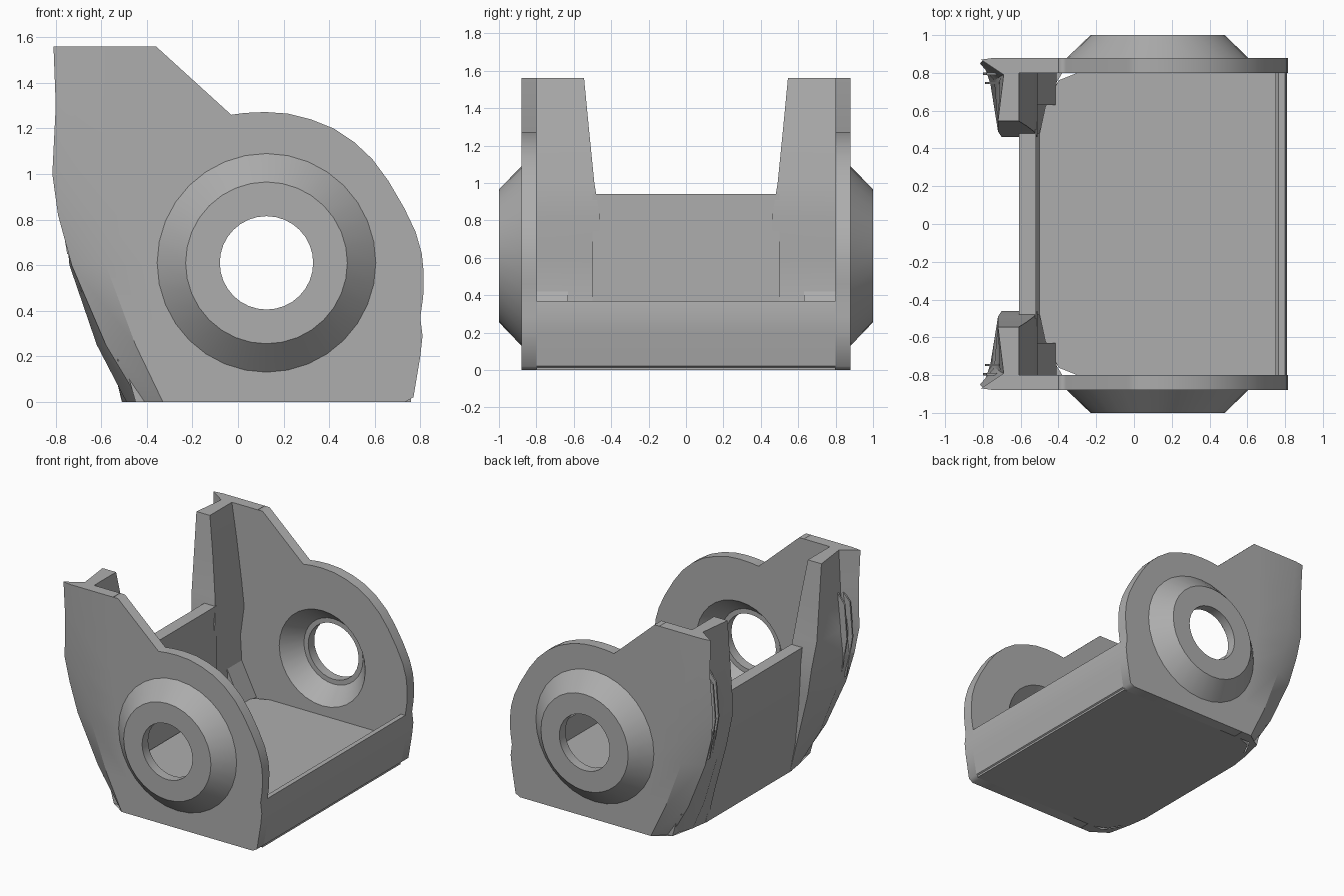
import bpy, bmesh
from math import sin, cos, pi, radians

cube = bpy.data.objects.get("Cube")
if cube:
    bpy.data.objects.remove(cube, do_unlink=True)

GREY = (0.42, 0.42, 0.42, 1)
mat = bpy.data.materials.new("plain_grey")
mat.use_nodes = True
mat.diffuse_color = GREY
mat.node_tree.nodes["Principled BSDF"].inputs["Base Color"].default_value = GREY
CX, CZ = 0.125, 0.61  # pivot axis


def finish(name, bm, mirror=False, angle=30):
    bmesh.ops.recalc_face_normals(bm, faces=bm.faces)
    mesh = bpy.data.meshes.new(name)
    bm.to_mesh(mesh)
    bm.free()
    ob = bpy.data.objects.new(name, mesh)
    bpy.context.collection.objects.link(ob)
    mesh.materials.append(mat)
    bpy.ops.object.select_all(action='DESELECT')
    ob.select_set(True)
    bpy.context.view_layer.objects.active = ob
    bpy.ops.object.shade_smooth_by_angle(angle=radians(angle))
    if mirror:
        mod = ob.modifiers.new("Mirror", 'MIRROR')
        mod.use_axis = (False, True, False)
    return ob


def loft(name, rings, mirror=False, caps=True, closed=False, angle=30):
    bm = bmesh.new()
    rows = [[bm.verts.new(p) for p in ring] for ring in rings]
    n = len(rows[0])
    pairs = list(zip(rows, rows[1:])) + ([(rows[-1], rows[0])] if closed else [])
    for a, b in pairs:
        for i in range(n):
            j = (i + 1) % n
            bm.faces.new((a[i], a[j], b[j], b[i]))
    if caps:
        bm.faces.new(rows[0])
        bm.faces.new(rows[-1])
    return finish(name, bm, mirror, angle)


def prism_y(name, pts, y0, y1, mirror=False):
    return loft(name, [[(x, y, z) for x, z in pts] for y in (y0, y1)], mirror)


# Side plates with a round opening, filled from two outlines
outline = [(-0.25, 0), (-0.28, 0.25), (-0.35, 0.6), (-0.4, 0.94), (-0.4, 1.56),
           (-0.36, 1.56), (-0.03, 1.26), (0.03, 1.268), (0.12, 1.272), (0.22, 1.265),
           (0.32, 1.24), (0.42, 1.2), (0.51, 1.14), (0.59, 1.065), (0.66, 0.97),
           (0.73, 0.85), (0.78, 0.745), (0.807, 0.65), (0.815, 0.57), (0.813, 0.46),
           (0.8, 0.37), (0.81, 0.29), (0.8, 0.2), (0.77, 0.02), (0.735, 0)]
circle = [(CX + 0.4 * cos(i * pi / 16), CZ + 0.4 * sin(i * pi / 16)) for i in range(32)]
curve = bpy.data.curves.new("side_plate_outline", 'CURVE')
curve.dimensions = '2D'
curve.fill_mode = 'BOTH'
curve.extrude = 0.04
for pts in (outline, circle):
    spline = curve.splines.new('POLY')
    spline.points.add(len(pts) - 1)
    spline.use_cyclic_u = True
    for point, (x, z) in zip(spline.points, pts):
        point.co = (x, z, 0, 1)
        point.radius = 1
curve.materials.append(mat)
for side, y in (("front", -0.84), ("back", 0.84)):
    plate = bpy.data.objects.new(side + "_side_plate", curve)
    bpy.context.collection.objects.link(plate)
    plate.location.y = y
    plate.rotation_euler.x = pi / 2

# Tapered hollow bosses around the pivot holes
section = [(0.4, 0.88), (0.48, 0.88), (0.355, 1), (0.205, 1), (0.205, 0.93),
           (0.24, 0.93), (0.35, 0.8), (0.4, 0.8)]
rings = [[(CX + r * cos(i * pi / 16), y, CZ + r * sin(i * pi / 16)) for r, y in section]
         for i in range(32)]
loft("pivot_boss", rings, mirror=True, caps=False, closed=True)

# Rear corner pillars: the outside rounding grows toward the bottom
# each level: z, tangent x, side end, corner, groove, inner end, inner face x
levels = [
    (0, -0.25, (-0.33, 0.88), (-0.43, 0.78), (-0.49, 0.62), (-0.51, 0.48), -0.45),
    (0.25, -0.28, (-0.45, 0.88), (-0.58, 0.8), (-0.62, 0.67), (-0.57, 0.48), -0.52),
    (0.6, -0.35, (-0.58, 0.88), (-0.73, 0.82), (-0.74, 0.7), (-0.66, 0.47), -0.54),
    (0.82, -0.38, (-0.64, 0.88), (-0.79, 0.83), (-0.76, 0.74), (-0.7, 0.46), -0.51),
    (1.0, -0.4, (-0.68, 0.88), (-0.815, 0.85), (-0.74, 0.76), (-0.72, 0.49), -0.53),
    (1.3, -0.4, (-0.72, 0.88), (-0.8, 0.865), (-0.71, 0.78), (-0.72, 0.52), -0.57),
    (1.56, -0.4, (-0.74, 0.88), (-0.81, 0.87), (-0.69, 0.79), (-0.72, 0.545), -0.61),
]
rings = []
for z, tx, side, corner, groove, end, ix in levels:
    ring = [(tx, 0.88), side, corner, groove, end, (ix, end[1]), (ix, 0.8), (tx, 0.8)]
    rings.append([(x, y, z) for x, y in ring])
loft("rear_pillar", rings, mirror=True, angle=25)

# Thin ribs inside the pillar grooves
for y, x0 in ((0.74, -0.79), (0.79, -0.8)):
    prism_y("groove_rib", [(-0.69, 0.6), (x0 + 0.05, 0.65), (x0, 0.95), (x0 + 0.02, 1.2),
                           (-0.69, 1.3)], y, y + 0.012, mirror=True)

# Floor with clipped rear corners
half = [(0.76, 0.8), (-0.3, 0.8), (-0.4, 0.76), (-0.47, 0.62), (-0.5, 0.48)]
floor = half + [(x, -y) for x, y in reversed(half)]
loft("floor", [[(x, y, z) for x, y in floor] for z in (0, 0.19)])

# Front lip, rear wall and corner gussets
prism_y("front_lip", [(0.735, 0), (0.77, 0.02), (0.8, 0.2), (0.81, 0.29), (0.8, 0.37),
                      (0.765, 0.37), (0.75, 0.35), (0.75, 0)], -0.8, 0.8)
prism_y("rear_wall", [(-0.51, 0), (-0.55, 0.2), (-0.585, 0.5), (-0.61, 0.8), (-0.61, 0.94),
                      (-0.52, 0.94), (-0.52, 0.1), (-0.45, 0)], -0.5, 0.5)
prism_y("corner_gusset", [(-0.53, 0.18), (-0.41, 0.18), (-0.53, 0.42)], 0.63, 0.81, mirror=True)
